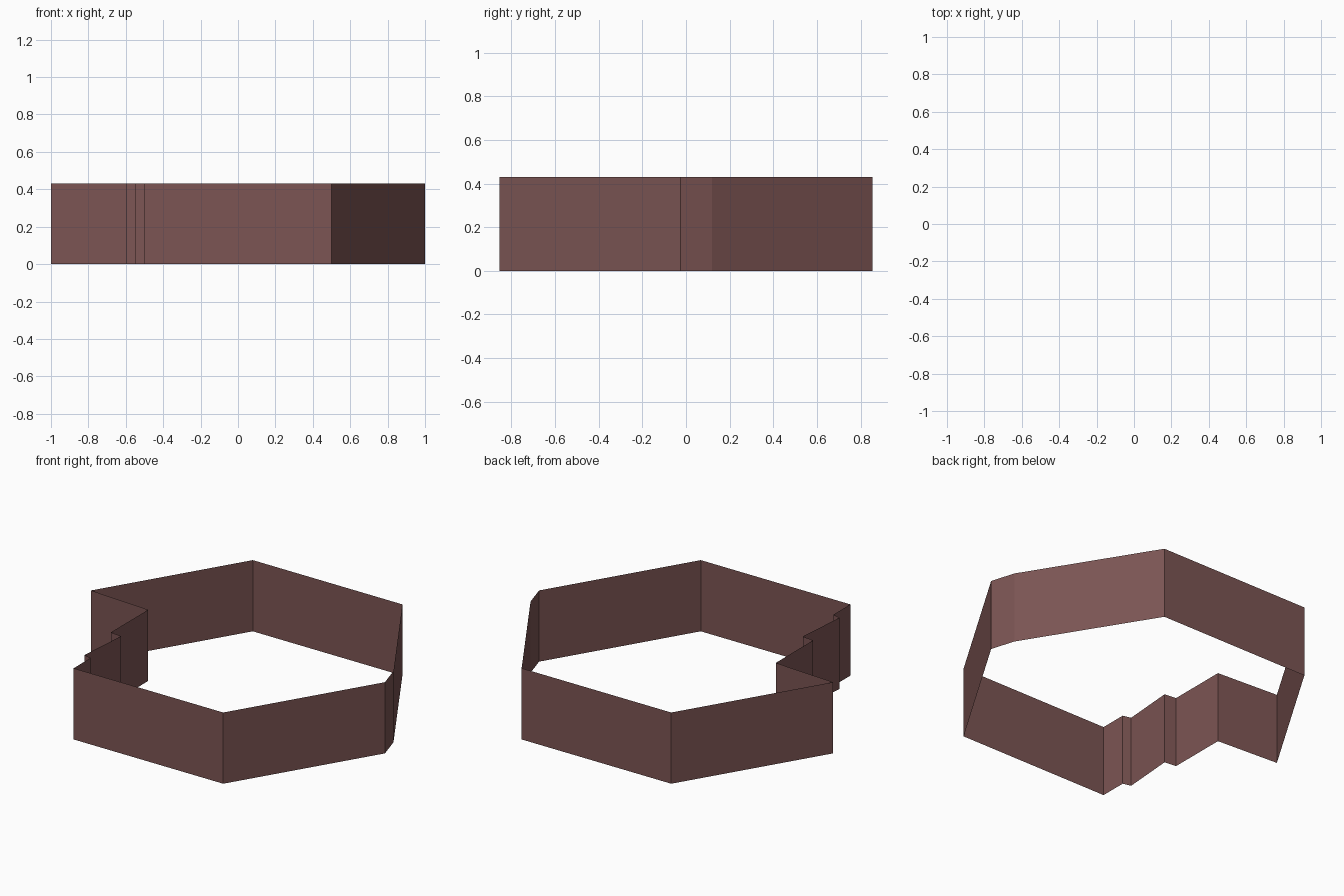
import bpy
import bmesh

if "Cube" in bpy.data.objects:
    bpy.data.objects.remove(bpy.data.objects["Cube"])

HEIGHT = 0.43

# Wall outline seen from above, counter-clockwise:
# a hexagon with a clipped right corner and a stepped notch on the left
OUTLINE = [
    (-0.5, -0.855), (0.5, -0.855),                  # front wall
    (1.0, -0.025), (0.955, 0.12),                   # right corner
    (0.5, 0.855), (-0.5, 0.855),                    # back wall
    (-1.0, 0.025), (-0.6, 0.0),                     # notch return wall
    (-0.6, -0.357), (-0.525, -0.365),               # first step
    (-0.55, -0.68), (-0.5, -0.692),                 # second step
]

# Flat colour
wall_brown = bpy.data.materials.new("dusty_red_brown")
wall_brown.diffuse_color = (0.2, 0.09, 0.087, 1.0)
wall_brown.use_nodes = True
wall_brown.node_tree.nodes["Principled BSDF"].inputs["Base Color"].default_value = wall_brown.diffuse_color

# Open, single-sheet wall: outline edges extruded straight up
bm = bmesh.new()
base = [bm.verts.new((x, y, 0.0)) for x, y in OUTLINE]
top = [bm.verts.new((x, y, HEIGHT)) for x, y in OUTLINE]
for i in range(len(base)):
    j = (i + 1) % len(base)
    bm.faces.new((base[i], base[j], top[j], top[i]))
bm.normal_update()

mesh = bpy.data.meshes.new("perimeter_wall")
bm.to_mesh(mesh)
bm.free()
mesh.materials.append(wall_brown)
wall = bpy.data.objects.new("perimeter_wall", mesh)
bpy.context.collection.objects.link(wall)
